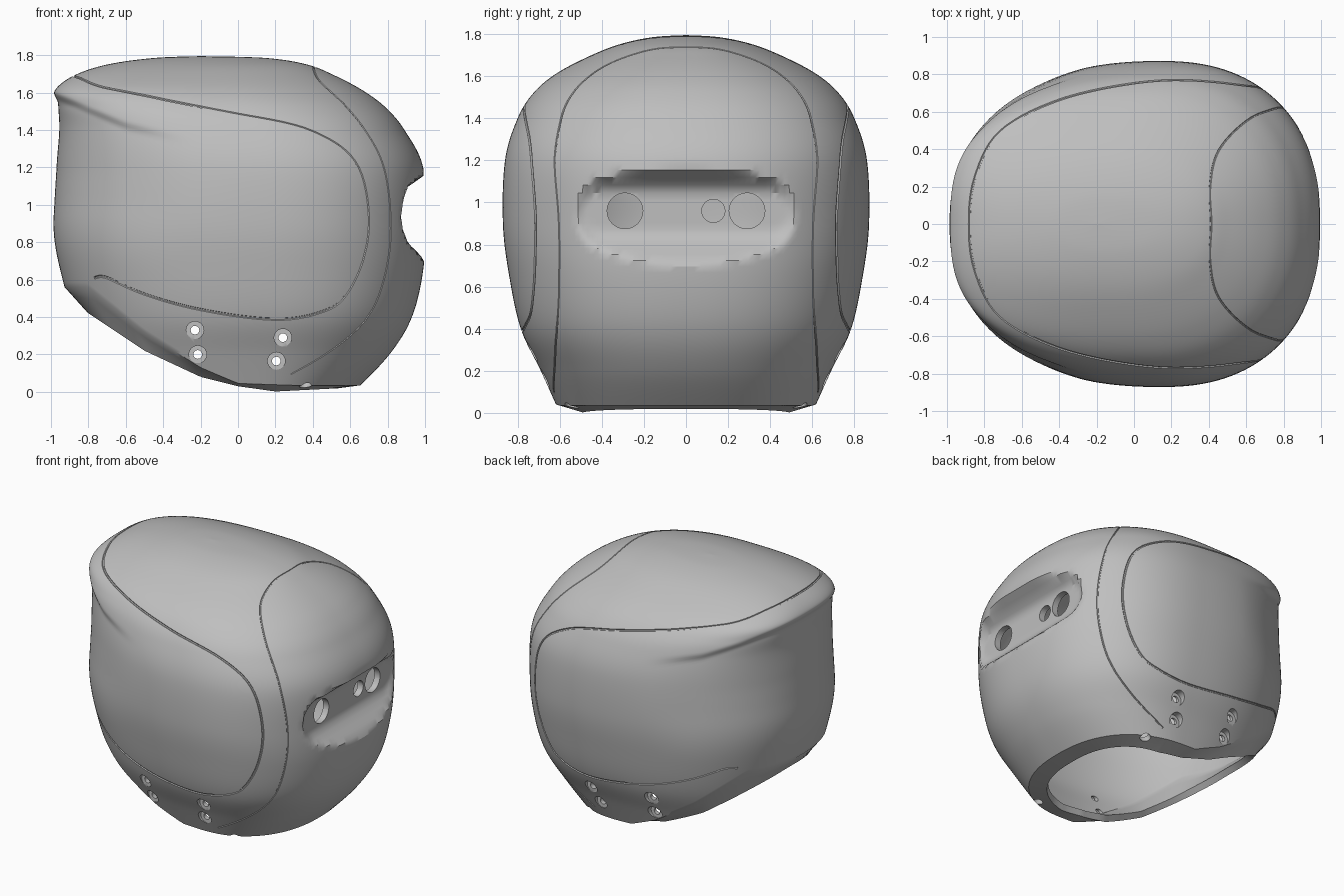
import bpy, bmesh, math
from mathutils import Vector
from mathutils.bvhtree import BVHTree

cube = bpy.data.objects.get("Cube")
if cube:
    bpy.data.objects.remove(cube, do_unlink=True)

grey = bpy.data.materials.new("shell_grey")
grey.use_nodes = True
colour = (0.52, 0.52, 0.52, 1)
grey.diffuse_color = colour
grey.node_tree.nodes["Principled BSDF"].inputs["Base Color"].default_value = colour

SEGMENTS, ROWS, FLANGE_ROWS = 208, 100, 3

# Horizontal sections: height, -x end, +x end, half width, widest x, -x squareness
SECTIONS = [
    (0.0, -.68, .62, .60, .10, 2.3), (.2, -.80, .81, .69, .12, 2.3),
    (.4, -.88, .93, .785, .15, 2.3), (.65, -.95, .99, .84, .15, 2.3),
    (.9, -1.0, 1.0, .87, .15, 2.3), (1.2, -.99, .99, .86, .13, 2.3),
    (1.4, -.975, .89, .80, .08, 2.5), (1.52, -.98, .79, .725, 0, 2.7),
    (1.61, -.98, .67, .62, -.08, 2.8), (1.69, -.88, .52, .47, -.12, 2.6),
    (1.75, -.70, .37, .32, -.15, 2.3), (1.785, -.45, .15, .16, -.18, 2.1),
    (1.795, -.2, -.2, 0, -.2, 2.0)]
# Lower edge of the side wall, and of the inward-turned rim, along x
WALL_EDGE = [(-.95, .56), (-.8, .56), (-.5, .32), (-.2, .13), (0, .045), (.3, .035), (.65, .035)]
RIM_EDGE = [(-.92, .53), (-.8, .42), (-.5, .22), (-.2, .08), (0, .03), (.2, .002), (.65, .025)]
LIP_LINE = [(-.98, 1.61), (-.6, 1.45), (-.2, 1.36)]


def smooth(t):
    t = min(max(t, 0), 1)
    return t * t * (3 - 2 * t)


def along(table, x):
    if x <= table[0][0]:
        return table[0][1]
    for (a, p), (b, q) in zip(table, table[1:]):
        if x <= b:
            return p + (q - p) * (x - a) / (b - a)
    return table[-1][1]


def spline(points, t):
    """Point on a smooth curve through the given points."""
    last = len(points) - 1
    i = min(max(int(t), 0), last - 1)
    f = t - i
    p = [points[min(max(i + k, 0), last)] for k in (-1, 0, 1, 2)]
    return [b + .5 * f * (c - a + f * (2 * a - 5 * b + 4 * c - d + f * (3 * (b - c) + d - a)))
            for a, b, c, d in zip(*p)]


def section_point(angle, t):
    z, x_min, x_max, width, mid, square = spline(SECTIONS, t)
    c, s = math.cos(angle), math.sin(angle)
    n = 2.3 if c > 0 else square
    reach = x_max - mid if c > 0 else x_min - mid
    y = math.copysign(max(width, 0) * abs(s) ** (2 / n), s)
    return Vector((mid + reach * abs(c) ** (2 / n), y, z))


def sculpt(p):
    """Recess the large panel under its lip and press in the slot."""
    inset = (.02 * smooth((along(LIP_LINE, p.x) - p.z) / .06)
             * smooth((-.2 - p.x) / .4) * smooth((p.z - .65) / .4))
    p.x *= 1 - inset
    p.y *= 1 - inset
    if p.x > .5:
        up = p.z - .96
        d = math.hypot(max(abs(p.y) - .40, 0), up)
        p.x = min(p.x, .865 + .14 * smooth((d - .09) / (.13 if up > 0 else .20)))
    return p


def wall_start(angle):
    low, high = 0, 5
    for _ in range(30):
        t = (low + high) / 2
        p = section_point(angle, t)
        low, high = (t, high) if p.z < along(WALL_EDGE, p.x) else (low, t)
    return high


# Outer skin, from the inner rim up to the crown
top = len(SECTIONS) - 1
bm = bmesh.new()
columns = []
for i in range(SEGMENTS):
    angle = 2 * math.pi * i / SEGMENTS
    start = wall_start(angle)
    edge = sculpt(section_point(angle, start))
    away = Vector((edge.x - .1, edge.y, 0))
    inner = edge - away.normalized() * .12
    inner.z = min(along(RIM_EDGE, inner.x), edge.z - .01)
    points = [inner.lerp(edge, k / FLANGE_ROWS) for k in range(FLANGE_ROWS)]
    points += [sculpt(section_point(angle, start + (top - start) * k / ROWS)) for k in range(ROWS)]
    columns.append([bm.verts.new(p) for p in points])
crown = bm.verts.new(SECTIONS[-1][1:2] + (0, SECTIONS[-1][0]))
for i, a in enumerate(columns):
    b = columns[(i + 1) % SEGMENTS]
    for k in range(len(a) - 1):
        bm.faces.new((a[k], b[k], b[k + 1], a[k + 1]))
    bm.faces.new((a[-1], b[-1], crown))
bm.normal_update()
skin = BVHTree.FromBMesh(bm)
mesh = bpy.data.meshes.new("head_shell")
bm.to_mesh(mesh)
bm.free()
shell = bpy.data.objects.new("head_shell", mesh)
bpy.context.collection.objects.link(shell)
mesh.materials.append(grey)


def activate(obj):
    bpy.ops.object.select_all(action='DESELECT')
    obj.select_set(True)
    bpy.context.view_layer.objects.active = obj


def apply(mod):
    activate(shell)
    bpy.ops.object.modifier_apply(modifier=mod.name)


wall = shell.modifiers.new("wall", 'SOLIDIFY')
wall.thickness, wall.offset = .045, -1
apply(wall)


def carve(build):
    """Cut away the solids that build() adds to a mesh."""
    cut = bmesh.new()
    build(cut)
    bmesh.ops.recalc_face_normals(cut, faces=cut.faces)
    data = bpy.data.meshes.new("cutter")
    cut.to_mesh(data)
    cut.free()
    data.materials.append(grey)
    cutter = bpy.data.objects.new("cutter", data)
    cutter.hide_render = True
    bpy.context.collection.objects.link(cutter)
    mod = shell.modifiers.new("carve", 'BOOLEAN')
    mod.operation, mod.solver, mod.object = 'DIFFERENCE', 'EXACT', cutter
    apply(mod)
    bpy.data.objects.remove(cutter, do_unlink=True)


def rod(cut, a, b, radius, sides=24):
    a, b = Vector(a), Vector(b)
    axis = b - a
    turn = axis.to_track_quat('Z', 'Y').to_matrix().to_4x4()
    turn.translation = (a + b) / 2
    bmesh.ops.create_cone(cut, cap_ends=True, segments=sides, radius1=radius,
                          radius2=radius, depth=axis.length, matrix=turn)


# Seam paths on the +y half; each is mirrored across the middle
PANEL_SEAM = [(-.88, 0, 1.69), (-.85, .25, 1.68), (-.72, .5, 1.64), (-.4, .67, 1.57),
              (0, .76, 1.49), (.4, .76, 1.39), (.62, .73, 1.23), (.7, .72, .95),
              (.68, .74, .7), (.58, .76, .5), (.45, .78, .42), (.2, .79, .385),
              (-.2, .77, .44), (-.5, .7, .52), (-.72, .6, .605), (-.8, .54, .60)]
BACK_SEAM = [(.41, 0, 1.73), (.41, .2, 1.73), (.46, .4, 1.67), (.6, .55, 1.5),
             (.75, .61, 1.25), (.82, .61, .95), (.8, .6, .7), (.7, .59, .45),
             (.5, .6, .25), (.28, .62, .1)]


def seam_tubes(cut):
    for half, radius in ((PANEL_SEAM, .007), (BACK_SEAM, .005)):
        path = [(x, -y, z) for x, y, z in half[:0:-1]] + half
        steps = (len(path) - 1) * 7
        hits = [skin.find_nearest(Vector(spline(path, k / 7)))[:2] for k in range(steps + 1)]
        rings = []
        for k, (p, normal) in enumerate(hits):
            along_path = hits[min(k + 1, steps)][0] - hits[max(k - 1, 0)][0]
            side = along_path.cross(normal).normalized()
            rings.append([cut.verts.new(p + radius * (side * math.cos(a) + normal * math.sin(a)))
                          for a in (math.pi * j / 3 for j in range(6))])
        for a, b in zip(rings, rings[1:]):
            for j in range(6):
                cut.faces.new((a[j], a[j - 1], b[j - 1], b[j]))
        cut.faces.new(rings[0])
        cut.faces.new(rings[-1])


SIDE_HOLES = [(-.23, .33), (.24, .29), (-.215, .20), (.205, .165)]


def counterbores(cut):
    for x, z in SIDE_HOLES:
        for s in (-1, 1):
            hit = skin.ray_cast(Vector((x, 2 * s, z)), Vector((0, -s, 0)))[0]
            rod(cut, (x, hit.y - s * .025, z), (x, hit.y + s * .2, z), .047)


def through_holes(cut):
    for x, z in SIDE_HOLES:
        rod(cut, (x, -1, z), (x, 1, z), .023)
    for y, radius in ((-.29, .085), (.29, .085), (.13, .055)):
        rod(cut, (.7, y, .96), (1, y, .96), radius)
    for s in (-1, 1):
        rod(cut, (.36, s * .48, .12), (.36, s * .61, -.06), .033)


for step in (seam_tubes, counterbores, through_holes):
    carve(step)

activate(shell)
bpy.ops.object.shade_smooth_by_angle(angle=math.radians(32))
